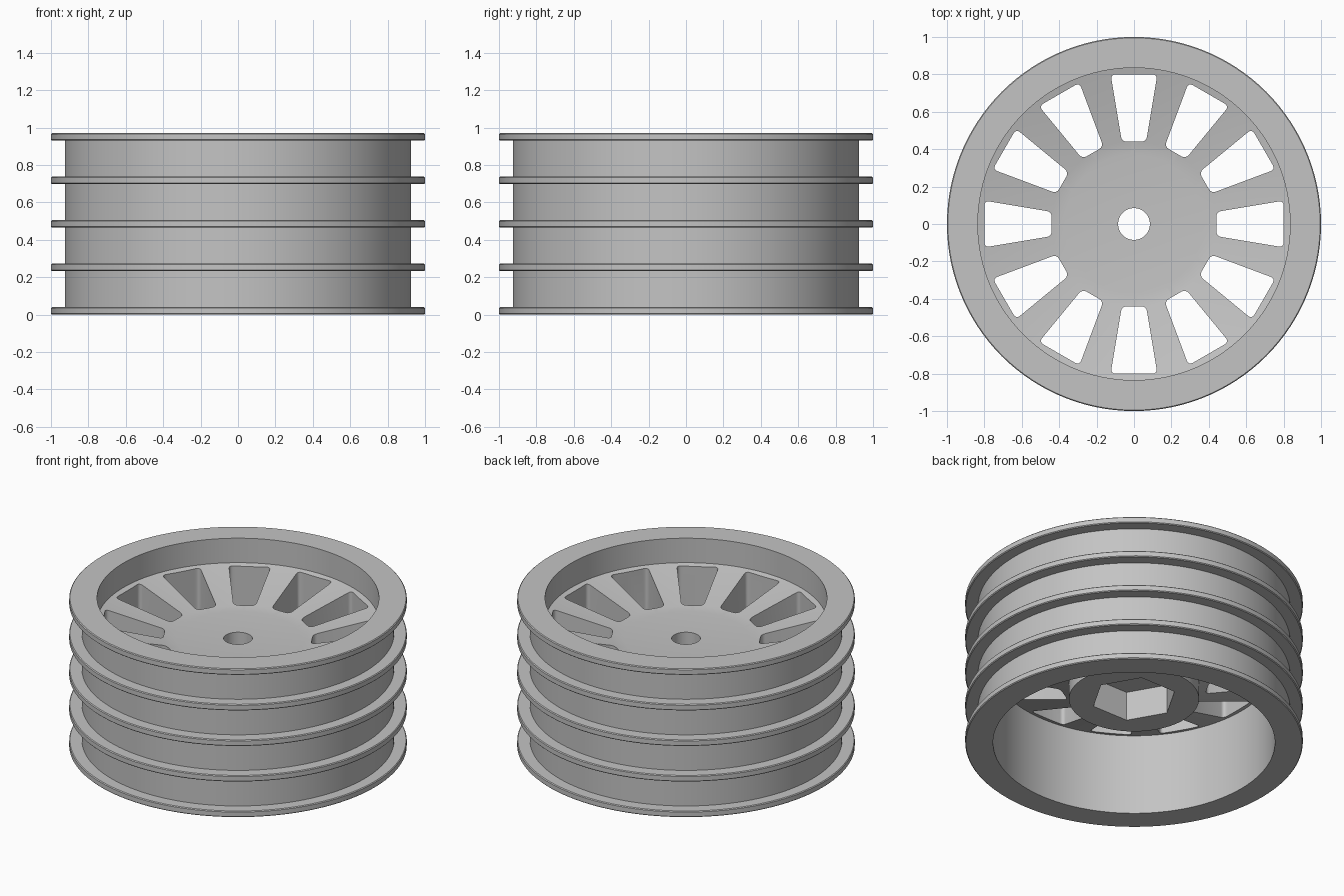
import bpy, bmesh
from math import cos, sin, pi
from mathutils import Matrix, Vector

SEGMENTS = 120

cube = bpy.data.objects.get("Cube")
if cube:
    bpy.data.objects.remove(cube, do_unlink=True)

grey = bpy.data.materials.new("plain_grey")
grey.use_nodes = True
colour = (0.55, 0.55, 0.55, 1)
grey.diffuse_color = colour
grey.node_tree.nodes["Principled BSDF"].inputs["Base Color"].default_value = colour


def make_object(name, bm):
    bmesh.ops.recalc_face_normals(bm, faces=bm.faces)
    mesh = bpy.data.meshes.new(name)
    bm.to_mesh(mesh)
    bm.free()
    mesh.materials.append(grey)
    obj = bpy.data.objects.new(name, mesh)
    bpy.context.collection.objects.link(obj)
    return obj


def lathe(name, profile):
    """Revolve a closed (radius, height) profile around z."""
    bm = bmesh.new()
    rings = []
    for i in range(SEGMENTS):
        a = 2 * pi * i / SEGMENTS
        rings.append([bm.verts.new((r * cos(a), r * sin(a), z)) for r, z in profile])
    n = len(profile)
    for i in range(SEGMENTS):
        a, b = rings[i], rings[(i + 1) % SEGMENTS]
        for j in range(n):
            k = (j + 1) % n
            bm.faces.new((a[j], b[j], b[k], a[k]))
    return make_object(name, bm)


def add_prism(bm, outline, bottom, top, angle=0, rounding=0):
    """Upright prism turned about z, with optionally rounded corners."""
    part = bmesh.new()
    turn = Matrix.Rotation(angle, 4, 'Z')
    low = [part.verts.new(turn @ Vector((x, y, bottom))) for x, y in outline]
    high = [part.verts.new(turn @ Vector((x, y, top))) for x, y in outline]
    part.faces.new(low[::-1])
    part.faces.new(high)
    sides = []
    for i in range(len(outline)):
        j = (i + 1) % len(outline)
        part.faces.new((low[i], low[j], high[j], high[i]))
        sides.append(part.edges.get((low[i], high[i])))
    if rounding:
        bmesh.ops.bevel(part, geom=sides, offset=rounding, segments=4,
                        profile=0.5, affect='EDGES')
    temp = bpy.data.meshes.new("temp")
    part.to_mesh(temp)
    part.free()
    bm.from_mesh(temp)
    bpy.data.meshes.remove(temp)


def cut(obj, cutter):
    cutter.hide_render = True
    mod = obj.modifiers.new("cut", 'BOOLEAN')
    mod.operation = 'DIFFERENCE'
    mod.solver = 'EXACT'
    mod.object = cutter
    bpy.context.view_layer.objects.active = obj
    bpy.ops.object.modifier_apply(modifier=mod.name)
    bpy.data.objects.remove(cutter, do_unlink=True)


# Barrel with five evenly spaced, slightly chamfered flanges
INNER, DRUM, OUTER, THICK, PITCH, EDGE = 0.835, 0.925, 1.0, 0.04, 0.2325, 0.005
profile = [(INNER, 0)]
for i in range(5):
    z = i * PITCH
    if i:
        profile.append((DRUM, z))
    profile += [(OUTER - EDGE, z), (OUTER, z + EDGE),
                (OUTER, z + THICK - EDGE), (OUTER - EDGE, z + THICK)]
    if i < 4:
        profile.append((DRUM, z + THICK))
profile.append((INNER, 4 * PITCH + THICK))
barrel = lathe("rim_barrel", profile)

# Dished spoke disc with a central hub and axle hole
disc = lathe("spoke_disc", [
    (0.085, 0.30), (0.385, 0.30), (0.385, 0.40), (0.86, 0.537),
    (0.86, 0.816), (0.44, 0.715), (0.37, 0.708), (0.085, 0.705)])

# Twelve tapered openings between the spokes
windows = bmesh.new()
for i in range(12):
    add_prism(windows, [(0.44, -0.065), (0.80, -0.125), (0.80, 0.125), (0.44, 0.065)],
              0.2, 0.95, i * pi / 6, 0.025)
cut(disc, make_object("window_cutter", windows))

# Hexagonal drive socket under the hub
socket = bmesh.new()
add_prism(socket, [(0.255 * cos(i * pi / 3), 0.255 * sin(i * pi / 3)) for i in range(6)],
          0.2, 0.49)
cut(disc, make_object("socket_cutter", socket))

# Smooth round walls, crisp edges
for obj in (barrel, disc):
    bpy.ops.object.select_all(action='DESELECT')
    obj.select_set(True)
    bpy.context.view_layer.objects.active = obj
    bpy.ops.object.shade_smooth_by_angle(angle=pi / 6)
